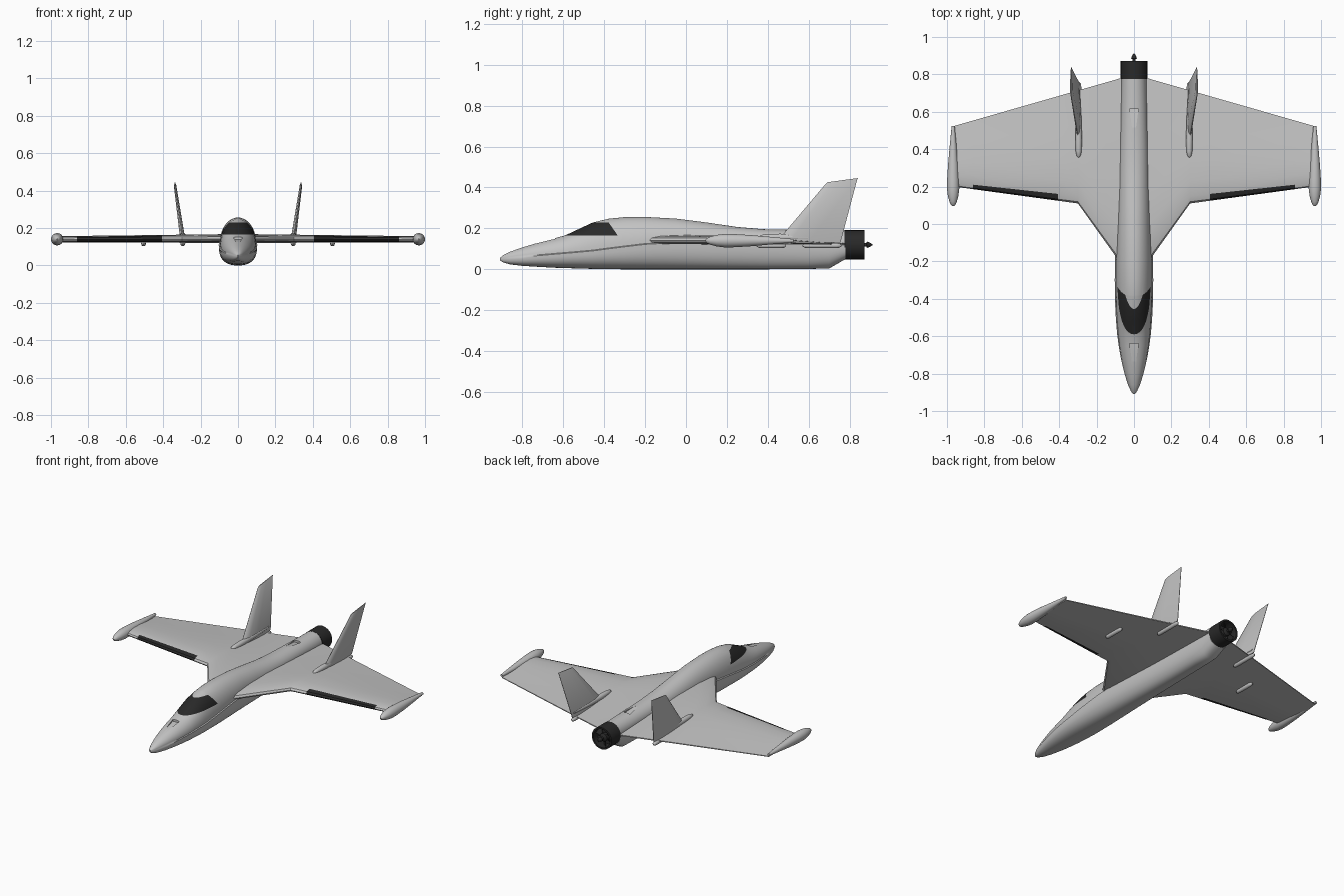
import bpy, bmesh, math
from mathutils import Vector, Matrix

cube = bpy.data.objects.get("Cube")
if cube:
    bpy.data.objects.remove(cube)


def material(name, value):
    mat = bpy.data.materials.new(name)
    mat.use_nodes = True
    color = (value, value, value, 1)
    mat.diffuse_color = color
    mat.node_tree.nodes["Principled BSDF"].inputs["Base Color"].default_value = color
    return mat


GREY = material("light grey", 0.55)
BLACK = material("charcoal", 0.022)


def loft(name, rings, mats=(GREY,), paint=None, mirror=False):
    """Skin a list of equally long closed rings and cap both ends."""
    bm = bmesh.new()
    rows = [[bm.verts.new(p) for p in ring] for ring in rings]
    n = len(rows[0])
    for i in range(len(rows) - 1):
        for j in range(n):
            k = (j + 1) % n
            face = bm.faces.new((rows[i][j], rows[i][k], rows[i + 1][k], rows[i + 1][j]))
            if paint:
                face.material_index = paint(i, j)
    bm.faces.new(rows[0])
    bm.faces.new(rows[-1])
    bmesh.ops.recalc_face_normals(bm, faces=bm.faces)
    mesh = bpy.data.meshes.new(name)
    bm.to_mesh(mesh)
    bm.free()
    for m in mats:
        mesh.materials.append(m)
    obj = bpy.data.objects.new(name, mesh)
    bpy.context.collection.objects.link(obj)
    if mirror:
        obj.modifiers.new("Mirror", 'MIRROR')
    smooth(obj)
    return obj


def smooth(obj, degrees=35):
    bpy.ops.object.select_all(action='DESELECT')
    obj.select_set(True)
    bpy.context.view_layer.objects.active = obj
    bpy.ops.object.shade_smooth_by_angle(angle=math.radians(degrees))


def spindle(name, x, z, profile, mats=(GREY,), mirror=False, sides=20):
    """Round body along y from (y, radius) pairs."""
    turn = [math.tau * k / sides for k in range(sides)]
    rings = [[(x + r * math.cos(a), y, z + r * math.sin(a)) for a in turn]
             for y, r in profile]
    return loft(name, rings, mats, mirror=mirror)


# Fuselage: y, half width, bottom, chine height, top
STATIONS = [
    (-.91, .004, .044, .05, .055), (-.895, .016, .034, .052, .068),
    (-.86, .032, .024, .055, .086), (-.8, .051, .017, .06, .107),
    (-.72, .07, .012, .067, .131), (-.65, .082, .008, .073, .15),
    (-.59, .09, .006, .078, .166), (-.52, .096, .004, .084, .199),
    (-.455, .1, .002, .09, .229), (-.38, .102, .001, .1, .247),
    (-.3, .103, 0, .11, .255), (-.2, .102, 0, .122, .256),
    (-.05, .096, 0, .13, .248), (.1, .09, 0, .13, .229),
    (.25, .084, 0, .13, .207), (.38, .08, 0, .13, .196),
    (.6, .074, .002, .125, .191), (.7, .072, .004, .12, .19),
    (.78, .07, .05, .12, .19)]


def section(y, w, low, chine, top, steps=12):
    """Boxy hull below the chine, narrower round dome above it."""
    right = []
    for k in range(steps + 1):
        a = math.pi / 2 * k / steps
        right.append((w * math.sin(a) ** .8, chine - (chine - low) * math.cos(a) ** .8))
    for k in range(steps + 1):
        a = math.pi / 2 * k / steps
        right.append((w * .94 * math.cos(a), chine + .004 + (top - chine - .004) * math.sin(a)))
    right[0], right[-1] = (0, low), (0, top)
    left = [(-x, z) for x, z in right[-2:0:-1]]
    return [(x, y, z) for x, z in right + left]


fuselage = loft("fuselage", [section(*s) for s in STATIONS], (GREY, BLACK))

# Wraparound windshield, cut into the dome
SILL, BROW = .166, .229
rear_point, rear_normal = Vector((0, -.358, .2)), Vector((0, .064, .045)).normalized()
bm = bmesh.new()
bm.from_mesh(fuselage.data)
for point, normal in (((0, 0, SILL), (0, 0, 1)), ((0, 0, BROW), (0, 0, 1)),
                      (rear_point, rear_normal)):
    faces = [f for f in bm.faces if -.66 < f.calc_center_median().y < -.25
             and f.calc_center_median().z > .1]
    geom = set(faces)
    for f in faces:
        geom.update(f.edges)
        geom.update(f.verts)
    bmesh.ops.bisect_plane(bm, geom=list(geom), plane_co=point, plane_no=normal, dist=1e-5)
for f in bm.faces:
    c = f.calc_center_median()
    if SILL < c.z < BROW and c.y < -.3 and (c - rear_point).dot(rear_normal) < 0:
        f.material_index = 1
bm.to_mesh(fuselage.data)
bm.free()


# Recessed air scoops on the spine, narrow in front and deep behind
def scoop(y0, z0, y1, z1):
    rings = [[(-w, y, z - d), (w, y, z - d), (w, y, z + .04), (-w, y, z + .04)]
             for y, z, w, d in ((y0, z0, .011, .001), (y1, z1, .024, .014))]
    cutter = loft("scoop_cutter", rings)
    cutter.hide_render = True
    mod = fuselage.modifiers.new("Scoop", 'BOOLEAN')
    mod.object, mod.operation, mod.solver = cutter, 'DIFFERENCE', 'EXACT'
    return cutter


cutters = [scoop(-.735, .127, -.64, .152), scoop(.515, .193, .615, .191)]
graph = bpy.context.evaluated_depsgraph_get()
carved = bpy.data.meshes.new_from_object(fuselage.evaluated_get(graph))
fuselage.modifiers.clear()
fuselage.data = carved
for cutter in cutters:
    bpy.data.objects.remove(cutter)
smooth(fuselage)

# Wings: chord fraction and height fraction, starting under the leading edge
AIRFOIL = [(.065, .08), (.015, .22), (0, .45), (.015, .72), (.065, .9), (.2, 1),
           (.4, .9), (.7, .5), (1, .14), (1, 0), (.5, 0)]


def wing_ring(x):
    front = -.31 + 1.4 * x if x < .3 else .11 + (x - .3) * .136
    back = .8 - .287 * x
    thick = .048 - .016 * x
    return [(x, front + t * (back - front), .12 + .004 * x + h * thick) for t, h in AIRFOIL]


loft("wings", [wing_ring(x) for x in (.02, .15, .3, .405, .86, .965)], (GREY, BLACK),
     lambda i, j: int(i == 3 and j < 4), mirror=True)

# Wing tip pods
spindle("wingtip_pods", .967, .14,
        [(.095, .003), (.102, .012), (.12, .02), (.15, .028), (.19, .033), (.24, .032),
         (.32, .027), (.42, .018), (.525, .008)], mirror=True)

# Outward leaning tail fins
FIN = [(0, 0), (.04, .55), (.2, 1), (.5, .8), (1, .12)]
FIN_LOOP = FIN + [(t, -h) for t, h in FIN[:0:-1]]


def fin_ring(x, thick, y0, z0, y1, z1):
    return [(x + h * thick, y0 + t * (y1 - y0), z0 + t * (z1 - z0)) for t, h in FIN_LOOP]


loft("tail_fins", [fin_ring(.294, .014, .44, .13, .755, .13),
                   fin_ring(.336, .007, .685, .42, .838, .442),
                   fin_ring(.337, .003, .693, .426, .841, .446)], mirror=True)
spindle("fin_root_fairings", .296, .156,
        [(.355, .003), (.365, .011), (.39, .016), (.46, .018), (.58, .014), (.74, .004)],
        mirror=True)


# Small fairings below the wings
def under_fairing(name, x, y0, y1):
    r = .013
    spindle(name, x, .116, [(y0, .003), (y0 + .008, .01), (y0 + .025, r), (y1 - .025, r),
                            (y1 - .008, .01), (y1, .003)], mirror=True, sides=12)


under_fairing("outer_under_fairings", .505, .345, .49)
under_fairing("fin_under_fairings", .295, .57, .76)

# Hollow tail motor with hub and fan
AXIS = .12
spindle("motor_duct", 0, AXIS, [(.775, .071), (.872, .071), (.872, .06), (.81, .058)],
        (BLACK,), sides=32)
spindle("motor_hub", 0, AXIS,
        [(.805, .03), (.855, .026), (.864, .008), (.882, .008), (.884, .015),
         (.892, .014), (.903, .008), (.912, .002)], (BLACK,))
blades = 6
for k in range(blades):
    rings = [[(w, .835 + w * .8, r), (-w, .835 - w * .8, r), (-w, .839 - w * .8, r),
              (w, .839 + w * .8, r)] for r, w in ((.02, .01), (.058, .016))]
    blade = loft("fan_blade", rings, (BLACK,))
    blade.data.transform(Matrix.Translation((0, 0, AXIS))
                         @ Matrix.Rotation(math.tau * k / blades, 4, 'Y'))
